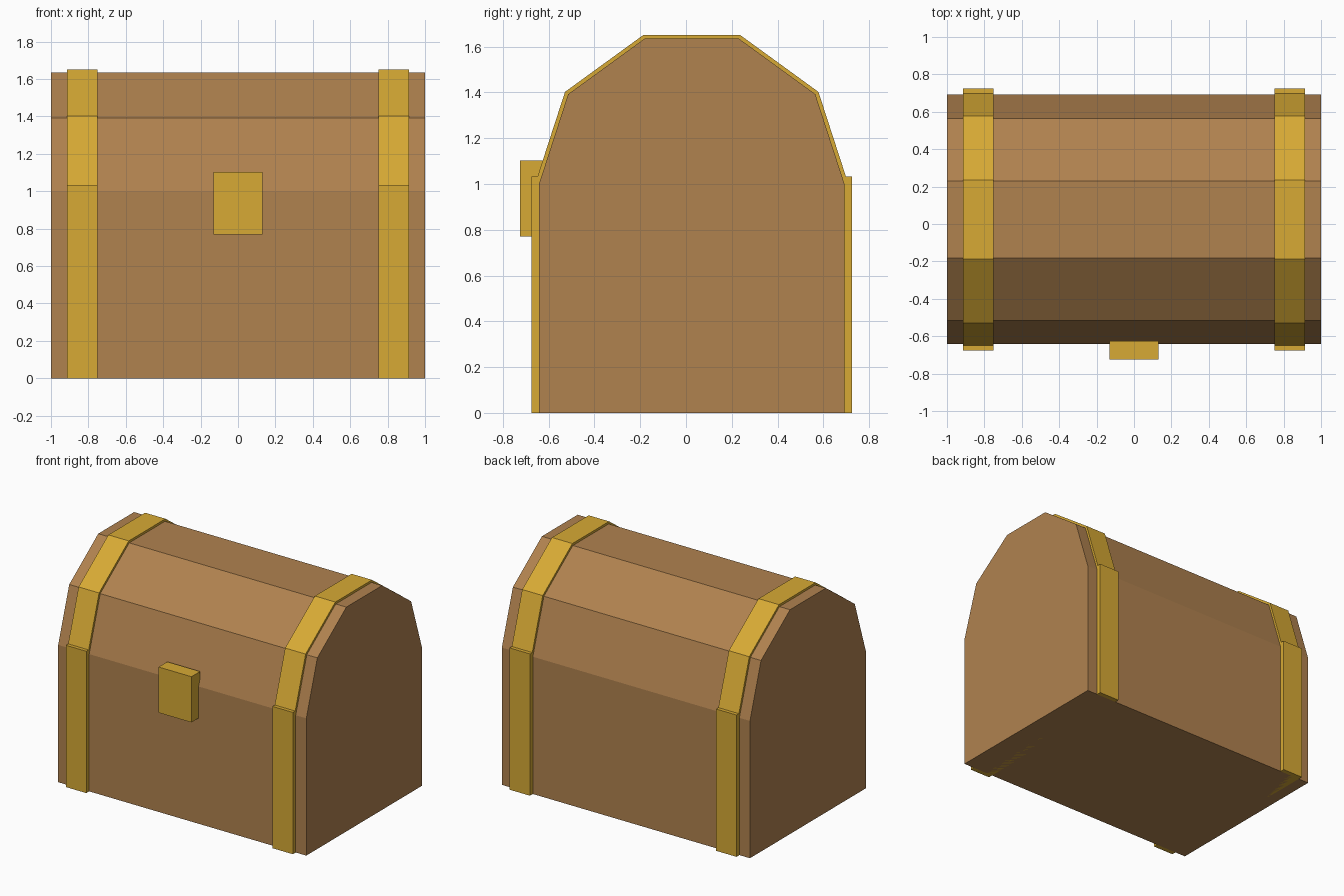
import bpy, bmesh
from math import cos, sin, pi

if "Cube" in bpy.data.objects:
    bpy.data.objects.remove(bpy.data.objects["Cube"])

CY = 0.025      # depth centre of the chest (latch sticks out in front)
HINGE = 1.0     # height where the lid starts


def material(name, rgb):
    m = bpy.data.materials.new(name)
    m.diffuse_color = (*rgb, 1.0)
    m.use_nodes = True
    m.node_tree.nodes["Principled BSDF"].inputs["Base Color"].default_value = m.diffuse_color
    return m


wood = material("wood", (0.434, 0.223, 0.078))
brass = material("brass", (0.68, 0.40, 0.035))


def prism(name, profile, x0, x1, mat):
    """Extrude a closed (y, z) profile along x."""
    bm = bmesh.new()
    face = bm.faces.new([bm.verts.new((x0, y, z)) for y, z in profile])
    ext = bmesh.ops.extrude_face_region(bm, geom=[face])["geom"]
    verts = [g for g in ext if isinstance(g, bmesh.types.BMVert)]
    bmesh.ops.translate(bm, verts=verts, vec=(x1 - x0, 0, 0))
    bmesh.ops.recalc_face_normals(bm, faces=bm.faces)
    me = bpy.data.meshes.new(name)
    bm.to_mesh(me)
    bm.free()
    me.materials.append(mat)
    ob = bpy.data.objects.new(name, me)
    bpy.context.collection.objects.link(ob)
    return ob


def rect(y0, y1, z0, z1):
    return [(y0, z0), (y1, z0), (y1, z1), (y0, z1)]


def arch(r):
    """Half of a ten-sided barrel."""
    return [(CY + r * cos(i * pi / 5), HINGE + r * sin(i * pi / 5)) for i in range(6)]


# Wooden body and barrel lid
R = 0.667
prism("chest_body", rect(CY - R, CY + R, 0, HINGE), -1, 1, wood)
prism("chest_lid", arch(R), -1, 1, wood)

# Metal straps around the body and over the lid, on both sides
for side, x0 in (("left", -0.915), ("right", 0.75)):
    x1 = x0 + 0.165
    prism(f"body_strap_{side}", rect(CY - 0.70, CY + 0.70, 0, 1.033), x0, x1, brass)
    prism(f"lid_strap_{side}", arch(0.684), x0, x1, brass)

# Latch plate
prism("latch", rect(-0.725, -0.625, 0.77, 1.103), -0.132, 0.132, brass)
